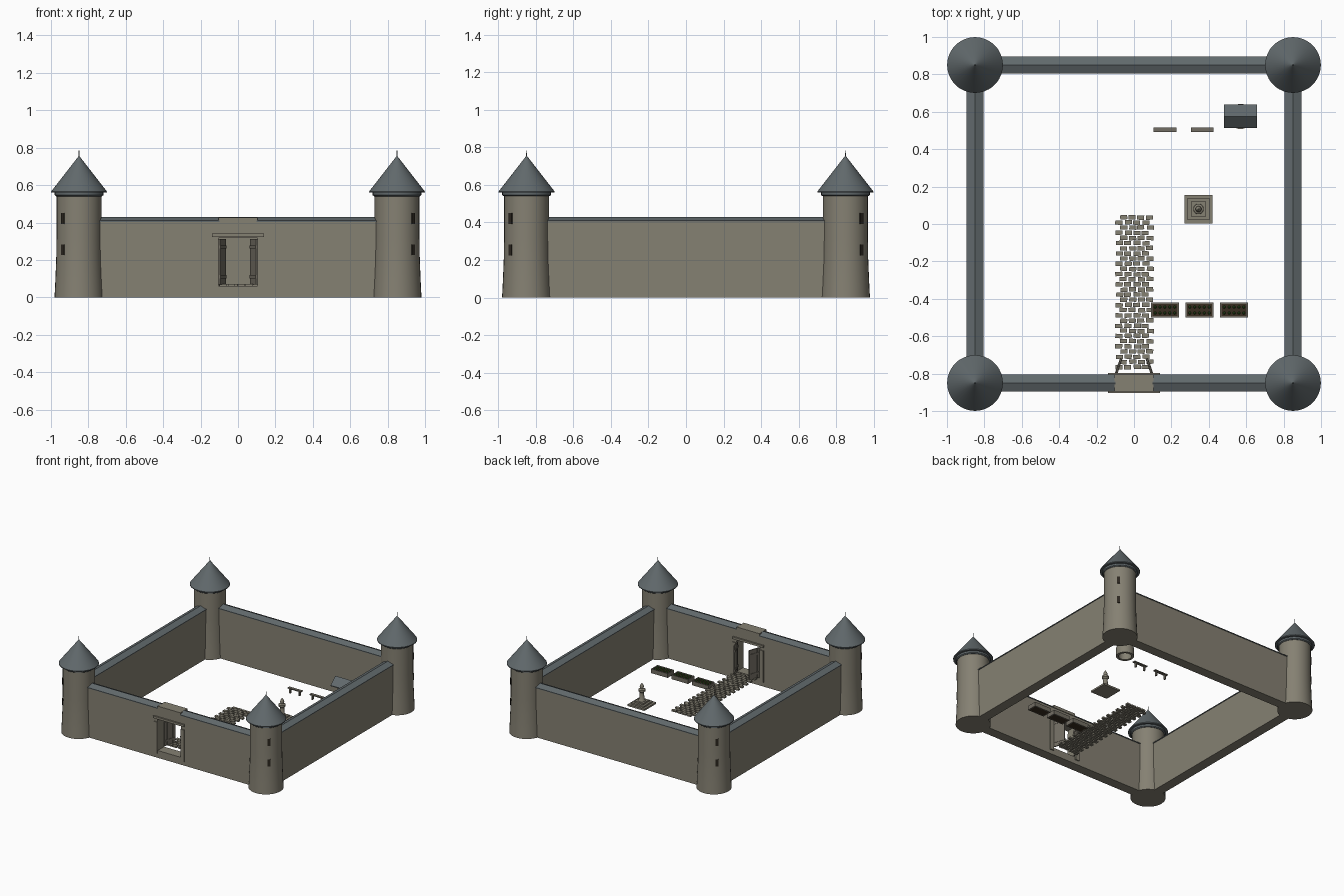
import bpy, bmesh, math, random
from mathutils import Matrix, Vector

random.seed(4)
if "Cube" in bpy.data.objects:
    bpy.data.objects.remove(bpy.data.objects["Cube"], do_unlink=True)


def material(name, r, g, b):
    m = bpy.data.materials.new(name)
    m.use_nodes = True
    m.diffuse_color = (r, g, b, 1)
    m.node_tree.nodes["Principled BSDF"].inputs["Base Color"].default_value = (r, g, b, 1)
    return m


STONE = material("warm_stone", .235, .218, .17)
SLATE = material("blue_grey_slate", .12, .142, .15)
WOOD = material("weathered_wood", .17, .155, .125)
DARK = material("dark_opening", .025, .02, .014)
SOIL = material("soil", .04, .027, .014)
GREEN = material("leaf_green", .04, .13, .02)


def finish(bm, name, mat, smooth=False):
    bmesh.ops.recalc_face_normals(bm, faces=bm.faces)
    me = bpy.data.meshes.new(name)
    bm.to_mesh(me)
    bm.free()
    me.materials.append(mat)
    ob = bpy.data.objects.new(name, me)
    bpy.context.collection.objects.link(ob)
    if smooth:
        bpy.ops.object.select_all(action="DESELECT")
        ob.select_set(True)
        bpy.context.view_layer.objects.active = ob
        bpy.ops.object.shade_smooth_by_angle(angle=math.radians(35))
    return ob


def add_box(bm, x0, x1, y0, y1, z0, z1, matrix=Matrix()):
    size = Matrix.Diagonal((x1 - x0, y1 - y0, z1 - z0, 1))
    centre = Matrix.Translation(((x0 + x1) / 2, (y0 + y1) / 2, (z0 + z1) / 2))
    bmesh.ops.create_cube(bm, size=1, matrix=matrix @ centre @ size)


def boxes(name, mat, specs, matrix=Matrix()):
    bm = bmesh.new()
    for s in specs:
        add_box(bm, *s, matrix)
    return finish(bm, name, mat)


def lathe(name, mat, profile, x, y, sides=32):
    bm = bmesh.new()
    rings = []
    for r, z in profile:
        rings.append([bm.verts.new((x + r * math.cos(a), y + r * math.sin(a), z))
                      for a in (math.tau * i / sides for i in range(sides))])
    for a, b in zip(rings, rings[1:]):
        for i in range(sides):
            j = (i + 1) % sides
            bm.faces.new((a[i], a[j], b[j], b[i]))
    if profile[0] != profile[-1]:
        bm.faces.new(rings[0])
        bm.faces.new(rings[-1])
    else:
        bmesh.ops.remove_doubles(bm, verts=bm.verts, dist=1e-6)
    return finish(bm, name, mat, True)


def ridge(name, mat, start, end, half, eave, top, lip=.006):
    """Gabled roof running from start to end."""
    a, b = Vector((*start, 0)), Vector((*end, 0))
    side = (b - a).normalized().cross(Vector((0, 0, 1)))
    section = [(-half, eave), (half, eave), (half, eave + lip), (0, top), (-half, eave + lip)]
    bm = bmesh.new()
    ends = [[bm.verts.new(p + side * s + Vector((0, 0, z))) for s, z in section] for p in (a, b)]
    bm.faces.new(ends[0])
    bm.faces.new(ends[1])
    for i in range(5):
        j = (i + 1) % 5
        bm.faces.new((ends[0][i], ends[0][j], ends[1][j], ends[1][i]))
    return finish(bm, name, mat)


C = .85        # tower and wall centre lines
GROUND = .06   # courtyard level
T = .041       # half wall thickness

# Corner towers
for sx, sy, tag in ((-1, -1, "front_right"), (1, -1, "front_left"),
                    (-1, 1, "back_right"), (1, 1, "back_left")):
    x, y = sx * C, sy * C
    lathe("tower_" + tag, STONE, [(.131, 0), (.127, .08), (.122, .2), (.12, .32), (.12, .55)], x, y)
    lathe("tower_collar_" + tag, SLATE, [(.122, .54), (.13, .546), (.13, .566)], x, y)
    lathe("tower_roof_" + tag, SLATE, [(.149, .56), (.149, .566), (.002, .755)], x, y, 48)
    lathe("tower_spike_" + tag, SLATE, [(.003, .74), (.0015, .785)], x, y, 8)
    turn = Matrix.Translation((x, y, 0)) @ Matrix.Rotation(math.atan2(sy, sx), 4, "Z")
    boxes("tower_windows_" + tag, DARK,
          [(.112, .124, -.011, .011, z, z + .057) for z in (.225, .393)], turn)

# Walls, with a gate opening through the front one
boxes("back_wall", STONE, [(-C, C, C - T, C + T, 0, .408)])
for s, tag in ((1, "left"), (-1, "right")):
    boxes(tag + "_wall", STONE, [(s * C - T, s * C + T, -C, C, 0, .408)])
    ridge(tag + "_wall_roof", SLATE, (s * C, -C), (s * C, C), .046, .404, .43)
    ridge("front_wall_roof_" + tag, SLATE, (s * .1, -C), (s * C, -C), .046, .404, .43)
ridge("back_wall_roof", SLATE, (-C, C), (C, C), .046, .404, .43)
f0, f1 = -C - T, -C + T
boxes("front_wall", STONE, [(-C, -.105, f0, f1, 0, .408), (.105, C, f0, f1, 0, .408),
                            (-.105, .105, f0, f1, 0, GROUND), (-.105, .105, f0, f1, .318, .408)])
boxes("gate_cap", STONE, [(-.103, .103, -C - .046, -C + .046, .404, .427)])

# Gate frame and open doors
frame = [(-.14, .14, f0 - .012, f1 + .012, .322, .34)]
for s in (-1, 1):
    frame.append((s * .123 - .017, s * .123 + .017, f0 - .008, f1 + .008, .035, .295))
boxes("gate_frame", STONE, frame)
for s, tag in ((1, "left"), (-1, "right")):
    hinge = Matrix.Translation((s * .1, -.812, 0)) @ Matrix.Rotation(s * math.radians(19), 4, "Z")
    planks = [(-.004, .004, i * .025, i * .025 + .023, .068, .312) for i in range(4)]
    bands = [(-.007, .007, 0, .098, z, z + .018) for z in (.1, .26)]
    boxes("gate_door_" + tag, WOOD, planks + bands, hinge)

# Paved path in running bond
bm = bmesh.new()
for row in range(30):
    for col in range(4):
        x = -.098 + col * .047 + (row % 2) * .023 + random.uniform(-.003, .003)
        y = -.776 + row * .0276 + random.uniform(-.002, .002)
        tilt = Matrix.Translation((x + .019, y + .0115, 0)) @ Matrix.Rotation(random.uniform(-.06, .06), 4, "Z")
        add_box(bm, -.019, .019, -.0115, .0115, GROUND, GROUND + .012, tilt)
finish(bm, "path_stones", STONE)

# Planters with two rows of plants
for n in range(3):
    x, y = .165 + n * .185, -.46
    boxes("planter_%d" % (n + 1), WOOD,
          [(x - .075, x + .075, y + s * .037 - .004, y + s * .037 + .004, GROUND, .095) for s in (-1, 1)] +
          [(x + s * .071 - .004, x + s * .071 + .004, y - .033, y + .033, GROUND, .095) for s in (-1, 1)])
    boxes("planter_soil_%d" % (n + 1), SOIL, [(x - .067, x + .067, y - .033, y + .033, GROUND, .088)])
    bm = bmesh.new()
    for i in range(5):
        for s in (-1, 1):
            at = Matrix.Translation((x + (i - 2) * .026, y + s * .016, .094))
            bmesh.ops.create_icosphere(bm, subdivisions=1, radius=.0085, matrix=at)
    finish(bm, "plants_%d" % (n + 1), GREEN)

# Stepped monument
mx, my = .345, .08
boxes("monument_steps", STONE, [(mx - r, mx + r, my - r, my + r, z, z + h) for r, z, h in
                                ((.076, GROUND, .014), (.058, .074, .012), (.04, .086, .012))])
lathe("monument_column", STONE, [(.028, .098), (.02, .11), (.016, .165), (.027, .176),
                                 (.027, .19), (.012, .197), (.016, .212), (.011, .226), (.002, .24)],
      mx, my, 16)

# Benches
for n, x in enumerate((.165, .365)):
    boxes("bench_%d" % (n + 1), WOOD, [(x - .061, x + .061, .493, .517, .096, .104)] +
          [(x + s * .042 - .005, x + s * .042 + .005, .496, .514, GROUND, .096) for s in (-1, 1)])

# Covered well
wx, wy = .57, .575
lathe("well_ring", STONE, [(.067, GROUND), (.067, .13), (.048, .13), (.048, GROUND), (.067, GROUND)], wx, wy)
boxes("well_posts", WOOD, [(wx + s * .058 - .006, wx + s * .058 + .006, wy - .006, wy + .006, .12, .255)
                           for s in (-1, 1)] + [(wx - .055, wx + .055, wy - .004, wy + .004, .17, .178)])
ridge("well_roof", SLATE, (wx - .088, wy), (wx + .088, wy), .063, .21, .27)
